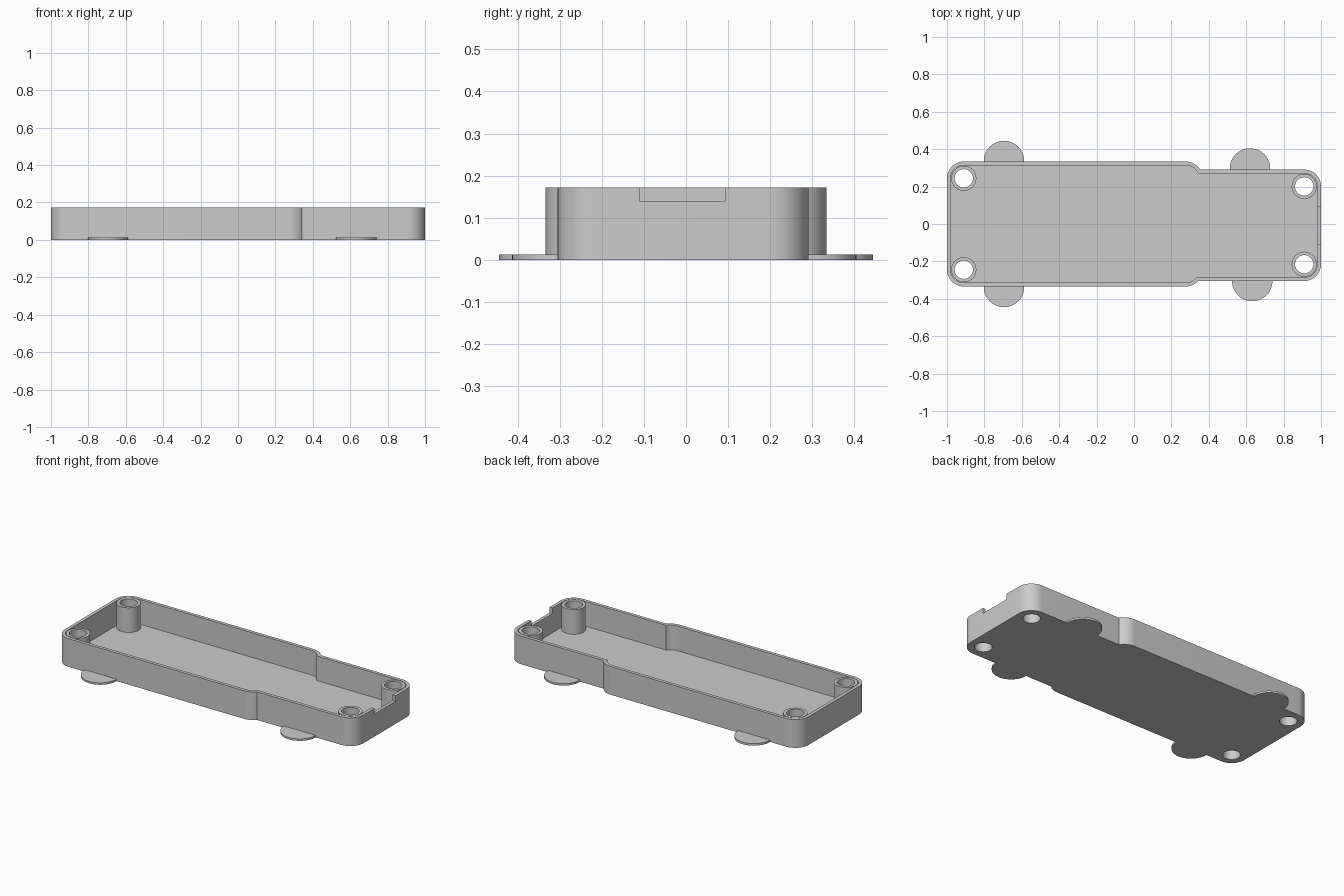
import bpy, bmesh
from math import sin, cos, asin, pi, radians

cube = bpy.data.objects.get("Cube")
if cube:
    bpy.data.objects.remove(cube, do_unlink=True)

HEIGHT, FLOOR, WALL, RADIUS = 0.172, 0.021, 0.02, 0.09
WIDE_BACK, WIDE_FRONT = 0.334, -0.334
SLIM_BACK, SLIM_FRONT = 0.291, -0.305
STEP_X = 0.277
END_X = 1 - RADIUS

grey = bpy.data.materials.new("matte grey")
grey.use_nodes = True
grey.diffuse_color = (0.6, 0.6, 0.6, 1)
grey.node_tree.nodes["Principled BSDF"].inputs["Base Color"].default_value = (0.6, 0.6, 0.6, 1)


def arc(cx, cy, r, start, end, steps=14):
    return [(cx + r * cos(start + (end - start) * i / steps),
             cy + r * sin(start + (end - start) * i / steps)) for i in range(steps + 1)]


def prism(name, points, z0, z1):
    """Extrude a closed outline from z0 to z1."""
    bm = bmesh.new()
    face = bm.faces.new([bm.verts.new((x, y, z0)) for x, y in points])
    top = bmesh.ops.extrude_face_region(bm, geom=[face])["geom"]
    bmesh.ops.translate(bm, vec=(0, 0, z1 - z0),
                        verts=[v for v in top if isinstance(v, bmesh.types.BMVert)])
    bmesh.ops.recalc_face_normals(bm, faces=bm.faces)
    mesh = bpy.data.meshes.new(name)
    bm.to_mesh(mesh)
    bm.free()
    mesh.materials.append(grey)
    obj = bpy.data.objects.new(name, mesh)
    bpy.context.collection.objects.link(obj)
    return obj


def disc(name, x, y, r, z0, z1):
    return prism(name, arc(x, y, r, 0, 2 * pi, 48)[:-1], z0, z1)


def cut(target, cutter, keep=False):
    """Subtract cutter from target and apply the result."""
    mod = target.modifiers.new("cut", "BOOLEAN")
    mod.operation, mod.solver, mod.object = "DIFFERENCE", "EXACT", cutter
    bpy.context.view_layer.objects.active = target
    bpy.ops.object.modifier_apply(modifier=mod.name)
    if not keep:
        bpy.data.objects.remove(cutter, do_unlink=True)


# Corner centres: wide end on the right side of the model, slim end on the left
wide_b, wide_f = WIDE_BACK - RADIUS, WIDE_FRONT + RADIUS
slim_b, slim_f = SLIM_BACK - RADIUS, SLIM_FRONT + RADIUS
corners = [(-END_X, wide_b), (-END_X, wide_f), (END_X, slim_b), (END_X, slim_f)]


def outline(inset):
    """Wide rounded box merged with the slimmer rounded box."""
    r = RADIUS - inset
    back = asin((SLIM_BACK - inset - wide_b) / r)
    front = asin((SLIM_FRONT + inset - wide_f) / r)
    return (arc(END_X, slim_f, r, -pi / 2, 0)
            + arc(END_X, slim_b, r, 0, pi / 2)
            + arc(STEP_X, wide_b, r, back, pi / 2)
            + arc(-END_X, wide_b, r, pi / 2, pi)
            + arc(-END_X, wide_f, r, pi, 1.5 * pi)
            + arc(STEP_X, wide_f, r, -pi / 2, front))


# Hollow with the screw posts left standing
cavity = prism("cavity", outline(WALL), FLOOR, HEIGHT + 0.1)
for x, y in corners:
    cut(cavity, disc("post", x, y, 0.067, -0.1, HEIGHT + 0.2))

# Tray body, drilled posts and the end-wall notch
tray = prism("tray", outline(0), 0, HEIGHT)
cut(tray, cavity)
for x, y in corners:
    cut(tray, disc("drill", x, y, 0.049, -0.1, HEIGHT + 0.1))
notch = [(0.975, -0.11), (1.1, -0.11), (1.1, 0.093), (0.975, 0.093)]
cut(tray, prism("notch", notch, 0.138, HEIGHT + 0.1))

# Thin round feet, trimmed to the outside of the body
block = prism("block", outline(0), -0.1, 0.3)
feet = [("back_right_foot", -0.695, 0.337), ("front_right_foot", -0.695, -0.337),
        ("back_left_foot", 0.62, 0.297), ("front_left_foot", 0.632, -0.305)]
parts = [tray]
for name, x, y in feet:
    foot = disc(name, x, y, 0.108, 0, 0.012)
    cut(foot, block, keep=True)
    parts.append(foot)
bpy.data.objects.remove(block, do_unlink=True)

# Smooth the curved walls, keep the edges crisp
bpy.ops.object.select_all(action="DESELECT")
for obj in parts:
    obj.select_set(True)
bpy.context.view_layer.objects.active = tray
bpy.ops.object.shade_smooth_by_angle(angle=radians(25))
